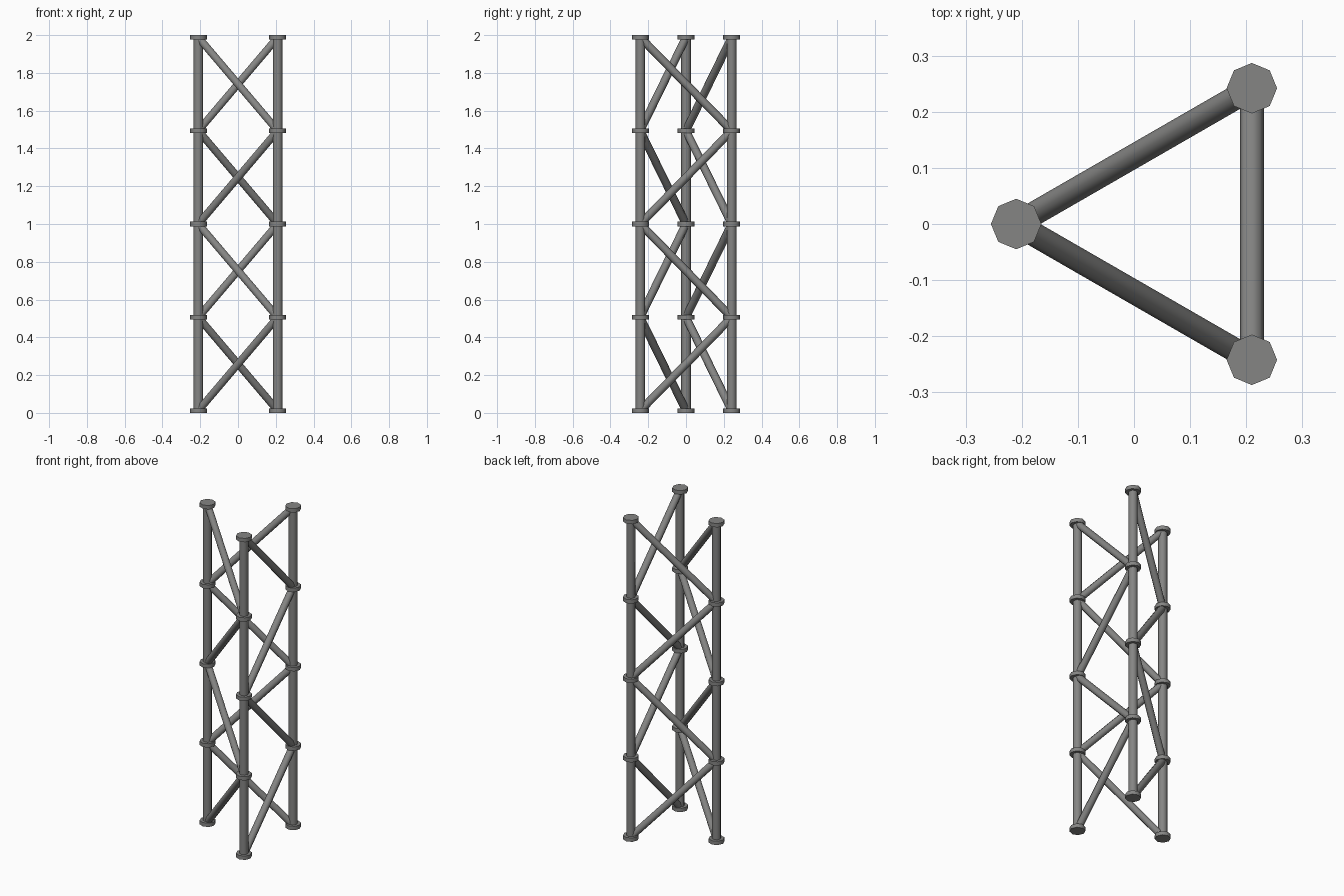
import bpy, math
from mathutils import Vector

cube = bpy.data.objects.get("Cube")
if cube:
    bpy.data.objects.remove(cube, do_unlink=True)

# One steel grey for every part
steel = bpy.data.materials.new("steel_grey")
steel.use_nodes = True
grey = (0.235, 0.235, 0.23, 1)
steel.diffuse_color = grey
steel.node_tree.nodes["Principled BSDF"].inputs["Base Color"].default_value = grey

SIDES = 8
BAYS = 4
LEG_R, BRACE_R, COLLAR_R = 0.026, 0.0215, 0.045
COLLAR_H = 0.024
HEIGHT = 2.0
LEGS = {"right": (-0.21, 0.0), "front_left": (0.21, -0.242), "back_left": (0.21, 0.242)}


def rod(name, start, end, radius):
    """Smooth eight-sided cylinder between two points."""
    start, end = Vector(start), Vector(end)
    axis = end - start
    bpy.ops.mesh.primitive_cylinder_add(vertices=SIDES, radius=radius, depth=axis.length,
                                        location=(start + end) / 2)
    ob = bpy.context.object
    ob.name = name
    ob.rotation_euler = axis.to_track_quat('Z', 'Y').to_euler()
    ob.data.materials.append(steel)
    bpy.ops.object.shade_smooth_by_angle(angle=math.radians(50))
    return ob


# Heights of the collar centres
half = COLLAR_H / 2
levels = [half + i * (HEIGHT - COLLAR_H) / BAYS for i in range(BAYS + 1)]

# Upright legs with their collars
for side, (x, y) in LEGS.items():
    rod(f"{side}_leg", (x, y, half), (x, y, HEIGHT - half), LEG_R)
    for i, z in enumerate(levels):
        rod(f"{side}_collar_{i}", (x, y, z - half), (x, y, z + half), COLLAR_R)

# Diagonal braces, zigzagging from bay to bay on each of the three faces
names = list(LEGS)
for i in range(BAYS):
    for k in range(3):
        a, b = names[k], names[(k + 1) % 3]
        low, high = (a, b) if i % 2 == 0 else (b, a)
        if i % 2 == 0:
            high, low = b, a
        p = Vector((*LEGS[low], levels[i]))
        q = Vector((*LEGS[high], levels[i + 1]))
        trim = (q - p).normalized() * 0.012
        rod(f"{a}_to_{b}_brace_{i}", p + trim, q - trim, BRACE_R)
